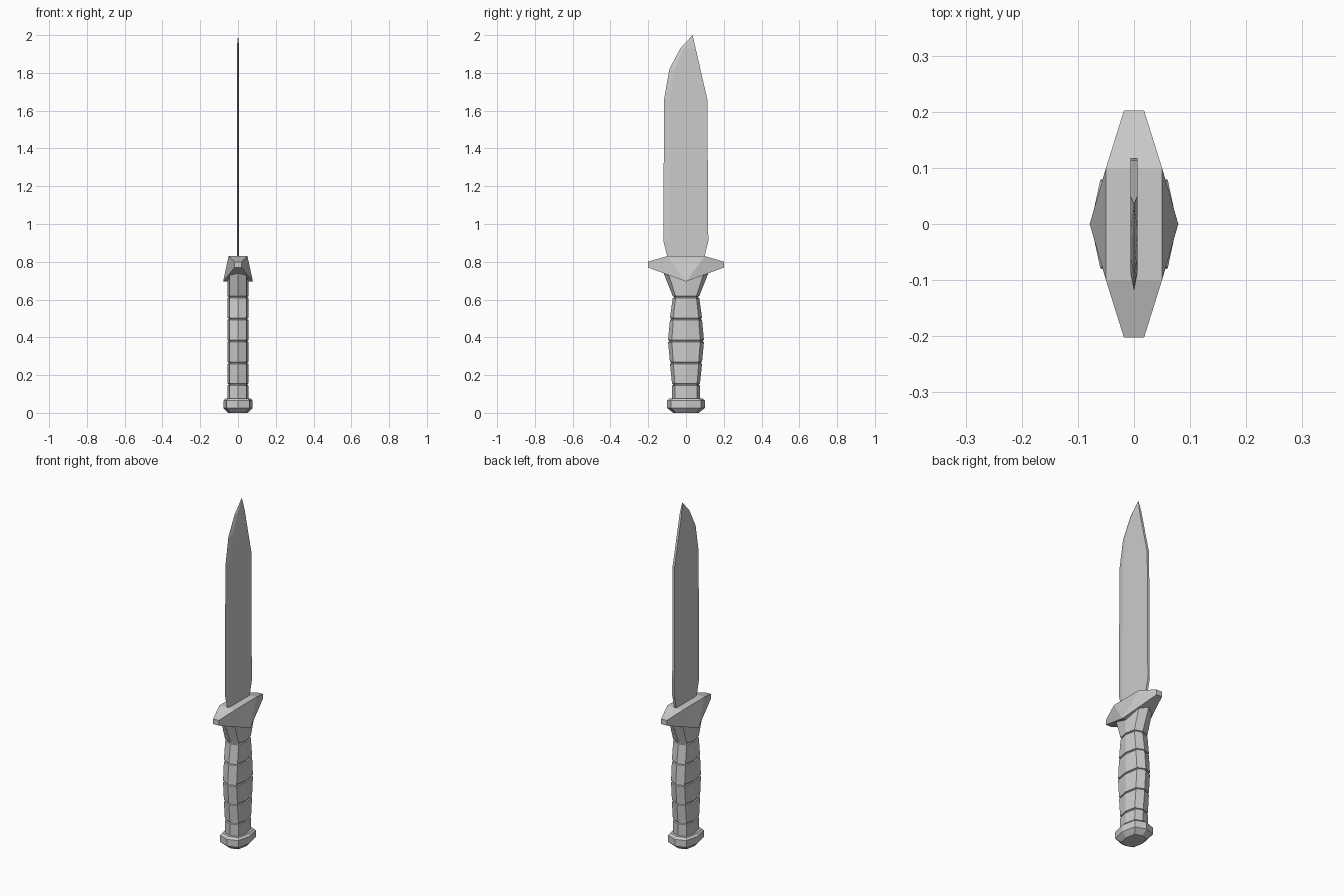
import bpy, bmesh
from mathutils import Vector

if "Cube" in bpy.data.objects:
    bpy.data.objects.remove(bpy.data.objects["Cube"])

def finish(name, bm):
    bmesh.ops.recalc_face_normals(bm, faces=bm.faces)
    me = bpy.data.meshes.new(name)
    bm.to_mesh(me)
    bm.free()
    ob = bpy.data.objects.new(name, me)
    bpy.context.collection.objects.link(ob)
    return ob

def loft(name, rings, tip=None):
    """Skin closed rings of equal length; cap the ends or close to a tip."""
    bm = bmesh.new()
    rows = [[bm.verts.new(p) for p in r] for r in rings]
    n = len(rows[0])
    for a, b in zip(rows, rows[1:]):
        for i in range(n):
            j = (i + 1) % n
            bm.faces.new((a[i], a[j], b[j], b[i]))
    bm.faces.new(rows[0])
    if tip:
        t = bm.verts.new(tip)
        for i in range(n):
            bm.faces.new((rows[-1][i], rows[-1][(i + 1) % n], t))
    else:
        bm.faces.new(rows[-1])
    return finish(name, bm)

def octagon(z, rx, ry):
    unit = [(1, 0), (.78, .79), (0, 1), (-.78, .79),
            (-1, 0), (-.78, -.79), (0, -1), (.78, -.79)]
    return [(x * rx, y * ry, z) for x, y in unit]

# Blade: sharp front edge, ground bevel, flat spine (z, edge, bevel, spine)
T = 0.0065
sections = [(.80, -.092, -.065, .092), (.91, -.12, -.088, .118),
            (1.66, -.116, -.084, .113), (1.82, -.088, -.06, .076),
            (1.93, -.03, -.012, .051)]
loft("blade",
     [[(0, e, z), (T, b, z), (T, s, z), (-T, s, z), (-T, b, z)]
      for z, e, b, s in sections],
     tip=(0, .035, 2.0))

# Guard: faceted convex block with swept arms
bm = bmesh.new()
for sx in (-1, 1):
    bm.verts.new((sx * .079, 0, .695))
    for sy in (-1, 1):
        for x, y, z in ((.05, .1, .83), (.018, .202, .80), (.018, .202, .77)):
            bm.verts.new((sx * x, sy * y, z))
bmesh.ops.convex_hull(bm, input=bm.verts)
bmesh.ops.dissolve_limit(bm, angle_limit=.02, verts=bm.verts, edges=bm.edges)
finish("guard", bm)

# Grip: swelling octagonal handle with narrow grooves
R, D, W = .056, .006, .005
rings = [octagon(.06, R, .073)]
for z, ry in ((.15, .074), (.265, .085), (.38, .095), (.498, .085), (.613, .07)):
    rings += [octagon(z - W, R, ry), octagon(z - W / 2, R - D, ry - D),
              octagon(z + W / 2, R - D, ry - D), octagon(z + W, R, ry)]
rings.append(octagon(.74, R, .119))
loft("grip", rings)

# Pommel: chamfered octagonal cap
loft("pommel", [octagon(0, .052, .068), octagon(.026, .077, .1),
                octagon(.065, .077, .1), octagon(.077, .066, .088)])
